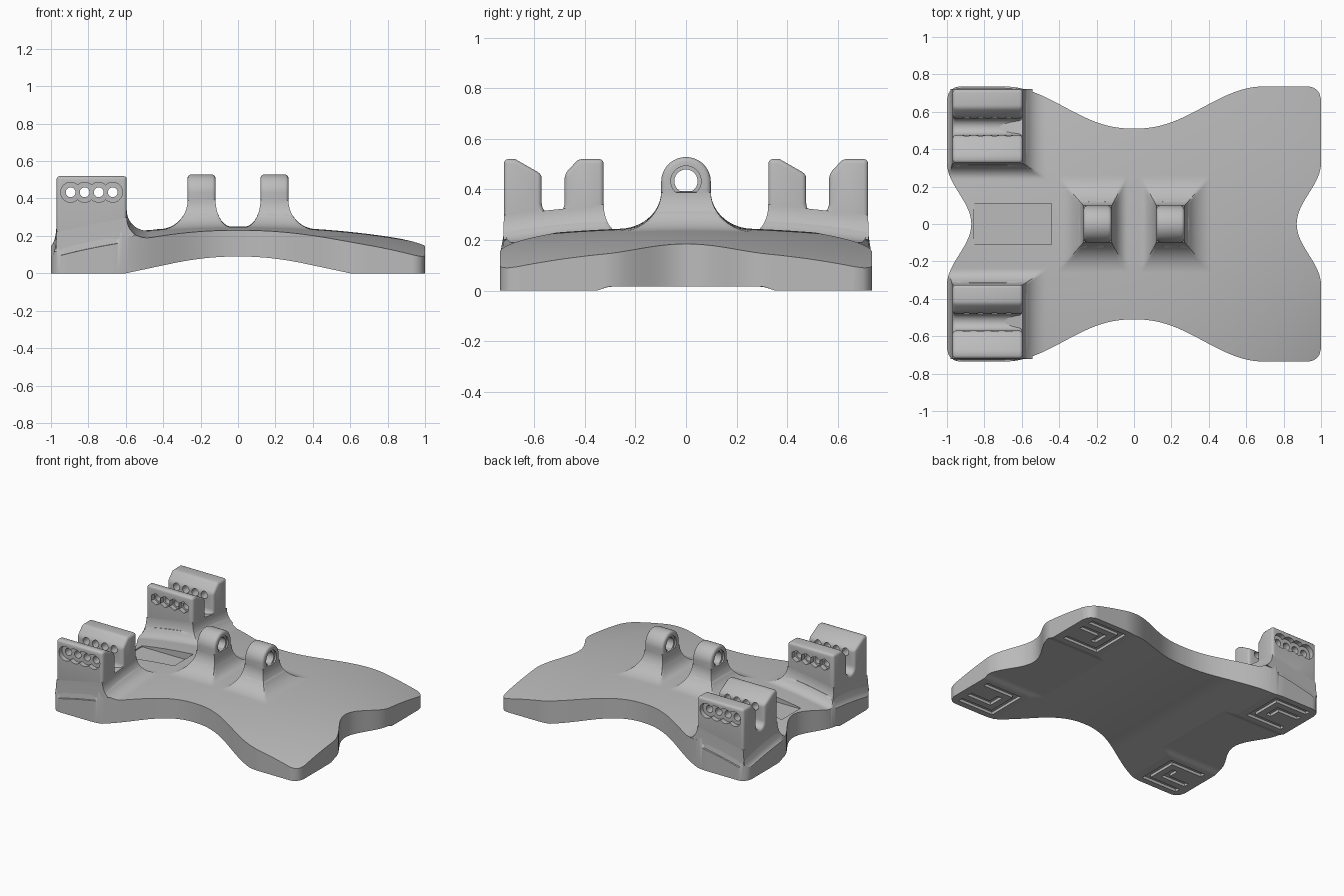
import bpy, bmesh
from math import pi, cos, sin, sqrt, radians

cube = bpy.data.objects.get("Cube")
if cube:
    bpy.data.objects.remove(cube, do_unlink=True)

GREY = (0.5, 0.5, 0.5, 1)
grey = bpy.data.materials.new("plain grey")
grey.use_nodes = True
grey.diffuse_color = GREY
grey.node_tree.nodes["Principled BSDF"].inputs["Base Color"].default_value = GREY


# ---------- helpers ----------
def add_object(name, bm):
    bmesh.ops.recalc_face_normals(bm, faces=bm.faces)
    mesh = bpy.data.meshes.new(name)
    bm.to_mesh(mesh)
    bm.free()
    mesh.materials.append(grey)
    ob = bpy.data.objects.new(name, mesh)
    bpy.context.scene.collection.objects.link(ob)
    return ob


def loft(bm, rings):
    """Skin a list of closed rings of points and cap both ends."""
    rings = [[bm.verts.new(p) for p in r] for r in rings]
    bm.faces.new(rings[0])
    bm.faces.new(rings[-1][::-1])
    for a, b in zip(rings, rings[1:]):
        for k in range(len(a)):
            bm.faces.new((a[k - 1], a[k], b[k], b[k - 1]))


def prism(bm, pts, axis, lo, hi):
    """Extrude a 2D outline along an axis: x takes (y, z), y takes (x, z), z takes (x, y)."""
    i = "xyz".index(axis)
    loft(bm, [[(*p[:i], d, *p[i:]) for p in pts] for d in (lo, hi)])


def arc(cx, cy, r, start, end, n):
    return [(cx + r * cos(start + (end - start) * k / n),
             cy + r * sin(start + (end - start) * k / n)) for k in range(n + 1)]


def circle(cx, cy, r, n=32):
    return arc(cx, cy, r, pi / 6, pi / 6 + 2 * pi, n)[:-1]


def apply_all(ob):
    bpy.context.view_layer.update()
    deps = bpy.context.evaluated_depsgraph_get()
    mesh = bpy.data.meshes.new_from_object(ob.evaluated_get(deps))
    ob.modifiers.clear()
    ob.data = mesh


def bevel(ob, width):
    m = ob.modifiers.new("bevel", 'BEVEL')
    m.width, m.segments, m.limit_method = width, 3, 'ANGLE'
    m.angle_limit = radians(30)
    apply_all(ob)


def cut(ob, bm, overlapping=False):
    cutter = add_object("cutter", bm)
    cutter.hide_render = True
    m = ob.modifiers.new("cut", 'BOOLEAN')
    m.operation, m.object, m.solver = 'DIFFERENCE', cutter, 'EXACT'
    m.use_self = overlapping
    apply_all(ob)
    bpy.data.objects.remove(cutter, do_unlink=True)


def smooth(ob, degrees=35):
    bpy.ops.object.select_all(action='DESELECT')
    ob.select_set(True)
    bpy.context.view_layer.objects.active = ob
    bpy.ops.object.shade_smooth_by_angle(angle=radians(degrees))


def step(t):
    t = min(max(t, 0), 1)
    return t * t * (3 - 2 * t)


def wave(t):
    return (1 - cos(pi * min(abs(t), 1))) / 2


# ---------- layout ----------
TOWER_X = (-0.97, -0.595)
TOWER_LEN = 0.395
POST_X, POST_W, POST_R = 0.195, 0.075, 0.098
# footprint x0, x1, y0, y1, then how far the concave flare spreads on each side
FLARES = {
    "right_post": ((-0.27, -0.12, -0.098, 0.098), (0.14, 0.085, 0.16, 0.16), 0.145),
    "left_post": ((0.12, 0.27, -0.098, 0.098), (0.085, 0.14, 0.16, 0.16), 0.145),
    "front_tower": ((*TOWER_X, -0.72, -0.325), (0.03, 0.13, 0.004, 0.085), 0.13),
    "back_tower": ((*TOWER_X, 0.325, 0.72), (0.03, 0.13, 0.085, 0.004), 0.13),
}


def dome(x, y):
    return 0.25 - 0.075 * x**2 - 0.015 * x**4 - 0.077 * y**2 - 0.07 * (x * y)**2


def flare_height(t, h):
    """Quarter-ellipse fillet: t is 0 at the wall and 1 at the toe."""
    t = min(max(t, 0), 1)
    return h * (1 - sqrt(1 - (1 - t)**2))


def top_height(x, y):
    rise = 0
    for (x0, x1, y0, y1), (a, b, c, d), h in FLARES.values():
        t = max((x0 - x) / a, (x - x1) / b, (y0 - y) / c, (y - y1) / d, 0.13)
        rise = max(rise, flare_height(t, h))
    return dome(x, y) + rise


def bottom_height(x, y):
    x = abs(x)
    arch = 0.09 - 0.3025 * x * x if x < 0.35 else 0.212 * (0.6 - x)
    return max(arch, 0.016 * (1 - step((abs(y) - 0.3) / 0.06)))


def half_depth(u):
    u = abs(u)
    y = 0.51 + 0.225 * wave(u / 0.69)**1.15
    if u > 0.93:
        y -= 0.07 - sqrt(max(0.07**2 - (u - 0.93)**2, 0))
    return y


# ---------- domed base plate ----------
bm = bmesh.new()
bmesh.ops.create_grid(bm, x_segments=220, y_segments=160, size=1)
lower = list(bm.verts)
ext = bmesh.ops.extrude_face_region(bm, geom=bm.faces[:], use_keep_orig=True)
upper = [g for g in ext["geom"] if isinstance(g, bmesh.types.BMVert)]
for verts, height in ((lower, bottom_height), (upper, top_height)):
    for v in verts:
        u, w = v.co.x, v.co.y
        waist = 0.13 * (1 - wave(w * 0.73 / 0.36))
        x, y = u * (1 - waist * u**6), w * half_depth(u)
        v.co = (x, y, height(x, y))
plate = add_object("base_plate", bm)

# flat tray pocket and the grooves under the four feet
bm = bmesh.new()
prism(bm, [(-0.855, -0.11), (-0.44, -0.11), (-0.44, 0.11), (-0.855, 0.11)], "z", 0.178, 0.4)
hook = [(-.15, -.15), (.15, -.15), (.15, .14), (.11, .14), (.11, -.11),
        (-.11, -.11), (-.11, .14), (-.15, .14)]
angle = [(-.06, -.06), (.06, -.06), (.06, .14), (.02, .14), (.02, -.02), (-.06, -.02)]
for sx in (-1, 1):
    for sy in (-1, 1):
        for shape in (hook, angle):
            prism(bm, [(sx * (0.8 + b), sy * (0.54 + a)) for a, b in shape], "z", -0.02, 0.02)
cut(plate, bm)
smooth(plate, 40)

# ---------- steep upper part of each flare ----------
for name, ((x0, x1, y0, y1), (a, b, c, d), h) in FLARES.items():
    rings = []
    for k in range(13):
        t = 0.4 * (k / 12)**2
        l, r, f, e = x0 - a * t, x1 + b * t, y0 - c * t, y1 + d * t
        rings.append([(x, y, dome(x, y) + flare_height(t, h))
                      for x, y in ((l, f), (r, f), (r, e), (l, e))])
    bm = bmesh.new()
    loft(bm, rings)
    smooth(add_object(name + "_flare", bm))

# ---------- slotted towers ----------
profile = [(0, 0.1), (0, 0.52), (0.045, 0.52), (0.15, 0.46)]
profile += arc(0.195, 0.345, 0.045, pi, 2 * pi, 12)
profile += [(0.24, 0.46), (0.295, 0.52), (TOWER_LEN, 0.52), (TOWER_LEN, 0.1)]
for name, out in (("front_tower", -1), ("back_tower", 1)):
    y0, y1 = FLARES[name][0][2:]
    bm = bmesh.new()
    prism(bm, [(y0 + y, z) for y, z in profile], "x", *TOWER_X)
    tower = add_object(name, bm)
    bevel(tower, 0.018)
    # bolt holes, round sockets on the outer face and hexagonal ones on the inner
    bm = bmesh.new()
    for k in range(4):
        x = -0.895 + 0.075 * k
        prism(bm, circle(x, 0.433, 0.026), "y", y0 - 0.1, y1 + 0.1)
        prism(bm, circle(x, 0.433, 0.053), "y", out * 0.685, out * 0.8)
        prism(bm, circle(x, 0.433, 0.042, 6), "y", out * 0.25, out * 0.36)
    cut(tower, bm, True)
    smooth(tower)

# ---------- hinge posts ----------
for name, cx in (("right_post", -POST_X), ("left_post", POST_X)):
    bm = bmesh.new()
    outline = [(-POST_R, 0.2)] + arc(0, 0.43, POST_R, pi, 0, 32) + [(POST_R, 0.2)]
    prism(bm, outline, "x", cx - POST_W, cx + POST_W)
    post = add_object(name, bm)
    bevel(post, 0.018)
    bm = bmesh.new()
    prism(bm, circle(0, 0.433, 0.046), "x", cx - 0.2, cx + 0.2)
    for side in (-1, 1):
        prism(bm, circle(0, 0.433, 0.06), "x", cx + side * 0.063, cx + side * 0.15)
    cut(post, bm, True)
    smooth(post)
